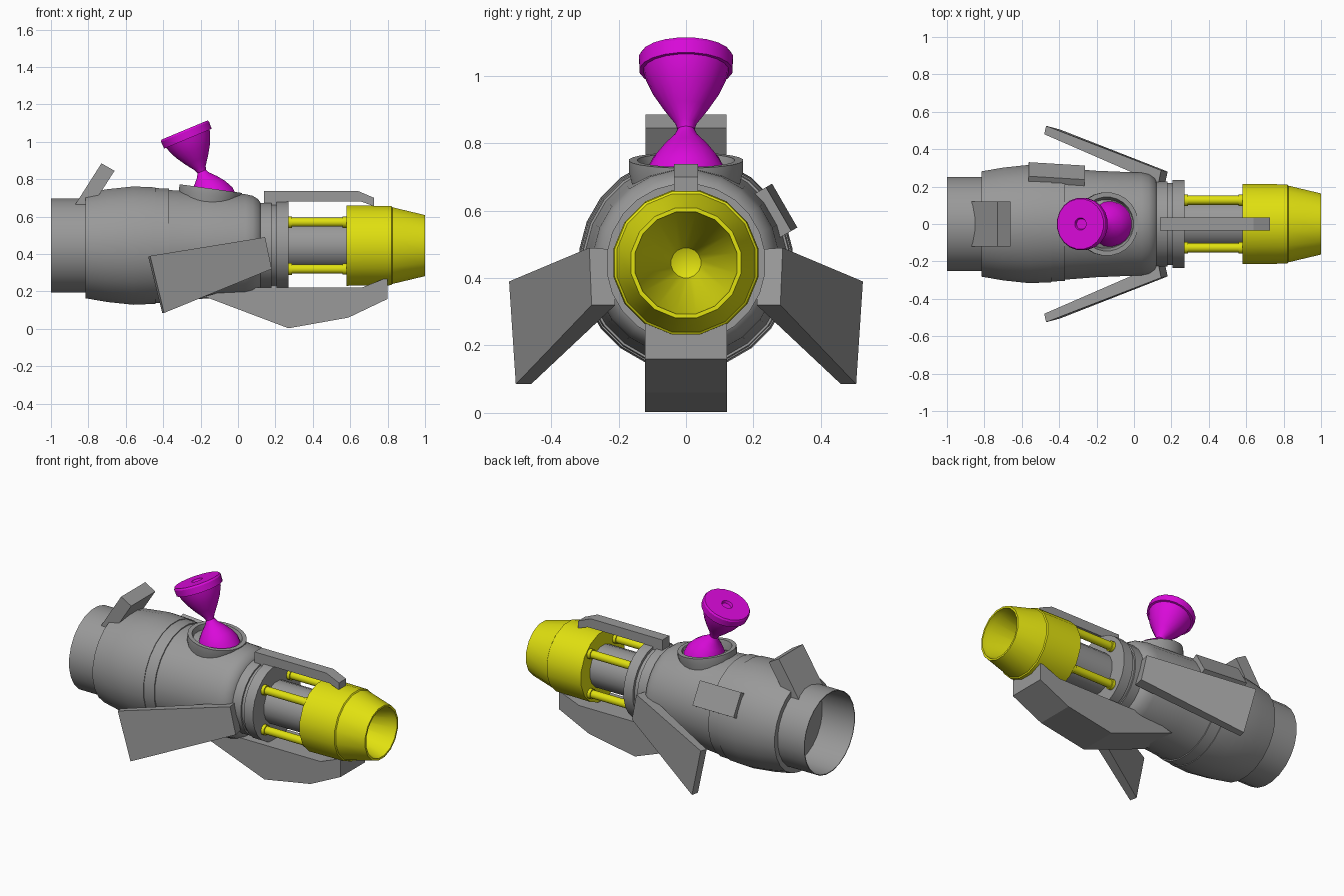
import bpy, bmesh, math
from mathutils import Vector, Matrix

cube = bpy.data.objects.get("Cube")
if cube:
    bpy.data.objects.remove(cube)

AXIS_Z = 0.445


def material(name, rgb):
    m = bpy.data.materials.new(name)
    m.use_nodes = True
    m.diffuse_color = (*rgb, 1)
    m.node_tree.nodes["Principled BSDF"].inputs["Base Color"].default_value = (*rgb, 1)
    return m


grey = material("hull grey", (0.32, 0.32, 0.32))
yellow = material("nozzle yellow", (0.75, 0.75, 0.005))
magenta = material("bulb magenta", (0.7, 0.003, 0.7))


def finish(name, bm, mat, smooth=False):
    bmesh.ops.recalc_face_normals(bm, faces=bm.faces)
    mesh = bpy.data.meshes.new(name)
    bm.to_mesh(mesh)
    bm.free()
    mesh.materials.append(mat)
    ob = bpy.data.objects.new(name, mesh)
    bpy.context.collection.objects.link(ob)
    if smooth:
        bpy.ops.object.select_all(action='DESELECT')
        ob.select_set(True)
        bpy.context.view_layer.objects.active = ob
        bpy.ops.object.shade_smooth_by_angle(angle=math.radians(32))
    return ob


def lathe(name, profile, mat, origin, direction, sides=24, closed=False):
    """Spin (distance, radius) points around an axis."""
    bm = bmesh.new()
    place = Matrix.Translation(origin) @ Vector(direction).to_track_quat('Z', 'Y').to_matrix().to_4x4()
    rings = []
    for d, r in profile:
        if r == 0:
            rings.append([bm.verts.new(place @ Vector((0, 0, d)))] * sides)
        else:
            turns = [2 * math.pi * (i + 0.5) / sides for i in range(sides)]
            rings.append([bm.verts.new(place @ Vector((r * math.cos(a), r * math.sin(a), d)))
                          for a in turns])
    pairs = list(zip(rings, rings[1:]))
    if closed:
        pairs.append((rings[-1], rings[0]))
    for a, b in pairs:
        for i in range(sides):
            j = (i + 1) % sides
            bm.faces.new(dict.fromkeys((a[i], a[j], b[j], b[i])))
    return finish(name, bm, mat, True)


def prism(name, outline, half_width, mat):
    """Extrude an (x, z) outline across y."""
    bm = bmesh.new()
    face = bm.faces.new([bm.verts.new((x, -half_width, z)) for x, z in outline])
    ext = bmesh.ops.extrude_face_region(bm, geom=[face])["geom"]
    bmesh.ops.translate(bm, vec=(0, 2 * half_width, 0),
                        verts=[v for v in ext if isinstance(v, bmesh.types.BMVert)])
    return finish(name, bm, mat)


centre, along = (0, 0, AXIS_Z), (1, 0, 0)

# Hull with a hollow tail
lathe("hull", [(-0.78, 0), (-0.78, 0.243), (-1, 0.248), (-1, 0.253), (-0.815, 0.253),
               (-0.815, 0.284), (-0.7, 0.304), (-0.56, 0.319), (-0.44, 0.314), (-0.44, 0.31),
               (-0.37, 0.307), (-0.37, 0.3), (-0.2, 0.287), (0.04, 0.277), (0.08, 0.268),
               (0.11, 0.248), (0.125, 0.222), (0.13, 0)], grey, centre, along)
lathe("front_collar", [(0.12, 0), (0.12, 0.23), (0.18, 0.23), (0.18, 0.22), (0.205, 0.22),
                       (0.205, 0.237), (0.27, 0.237), (0.27, 0)], grey, centre, along)
lathe("core", [(0.25, 0), (0.25, 0.13), (0.6, 0.13), (0.6, 0)], grey, centre, along, 16)

# Nozzle with a funnel inside
lathe("nozzle", [(0.58, 0), (0.58, 0.219), (0.82, 0.216), (0.825, 0.209), (0.985, 0.17),
                 (1, 0.166), (1, 0.154), (0.97, 0.15), (0.62, 0.045), (0.6, 0)],
      yellow, centre, along, 16)

# Four rods with flanged ends
for sy, side in ((1, "left"), (-1, "right")):
    for sz, level in ((1, "upper"), (-1, "lower")):
        lathe(f"{side}_{level}_rod",
              [(0.26, 0), (0.26, 0.032), (0.29, 0.032), (0.29, 0.025), (0.56, 0.025),
               (0.56, 0.031), (0.59, 0.031), (0.59, 0)],
              yellow, (0, sy * 0.127, AXIS_Z + sz * 0.125), along, 12)

# Socket ring and hourglass bulb on top
lathe("socket", [(-0.08, 0.15), (0, 0.17), (0.035, 0.17), (0.035, 0.145), (-0.02, 0.13),
                 (-0.08, 0.13)], grey, (-0.15, 0, 0.715), (0.14, 0, 1), 24, True)
lathe("bulb", [(-0.03, 0), (-0.03, 0.125), (0.04, 0.12), (0.085, 0.098), (0.125, 0.068),
               (0.16, 0.035), (0.18, 0.025), (0.2, 0.032), (0.245, 0.065), (0.3, 0.1),
               (0.345, 0.12), (0.37, 0.127), (0.37, 0.139), (0.41, 0.141), (0.42, 0.135),
               (0.42, 0.033), (0.405, 0.028), (0.405, 0)],
      magenta, (-0.125, 0, 0.675), (-0.385, 0, 0.923), 20)

# Fins on the centre line
prism("tail_fin", [(-0.87, 0.665), (-0.73, 0.885), (-0.66, 0.845), (-0.775, 0.665)], 0.12, grey)
prism("top_fin", [(0.14, 0.66), (0.14, 0.738), (0.64, 0.738), (0.728, 0.7), (0.728, 0.655),
                  (0.66, 0.68), (0.26, 0.68), (0.26, 0.66)], 0.035, grey)
prism("keel_fin", [(-0.18, 0.173), (0.27, 0.003), (0.59, 0.06), (0.8, 0.16), (0.8, 0.275),
                   (0.66, 0.22), (0, 0.22)], 0.122, grey)

# Swept side fins
outer = [(-0.47, 0.525, 0.39), (-0.395, 0.505, 0.085), (0.18, 0.28, 0.32), (0.145, 0.287, 0.49)]
inner = [(-0.48, 0.48, 0.385), (-0.405, 0.46, 0.085), (0.165, 0.21, 0.32), (0.13, 0.215, 0.485)]
for side, name in ((1, "left_fin"), (-1, "right_fin")):
    bm = bmesh.new()
    a, b = [[bm.verts.new((x, side * y, z)) for x, y, z in quad] for quad in (outer, inner)]
    bm.faces.new(a)
    bm.faces.new(b)
    for i in range(4):
        bm.faces.new((a[i - 1], a[i], b[i], b[i - 1]))
    finish(name, bm, grey)

# Small tilted plate on the left flank
bm = bmesh.new()
bmesh.ops.create_cube(bm, size=1)
bm.transform(Matrix.Translation((-0.415, 0.258, AXIS_Z + 0.15))
             @ Matrix.Rotation(math.radians(30), 4, 'X')
             @ Matrix.Rotation(math.radians(-4), 4, 'Z')
             @ Matrix.Diagonal((0.3, 0.06, 0.15, 1)))
finish("flank_plate", bm, grey)
